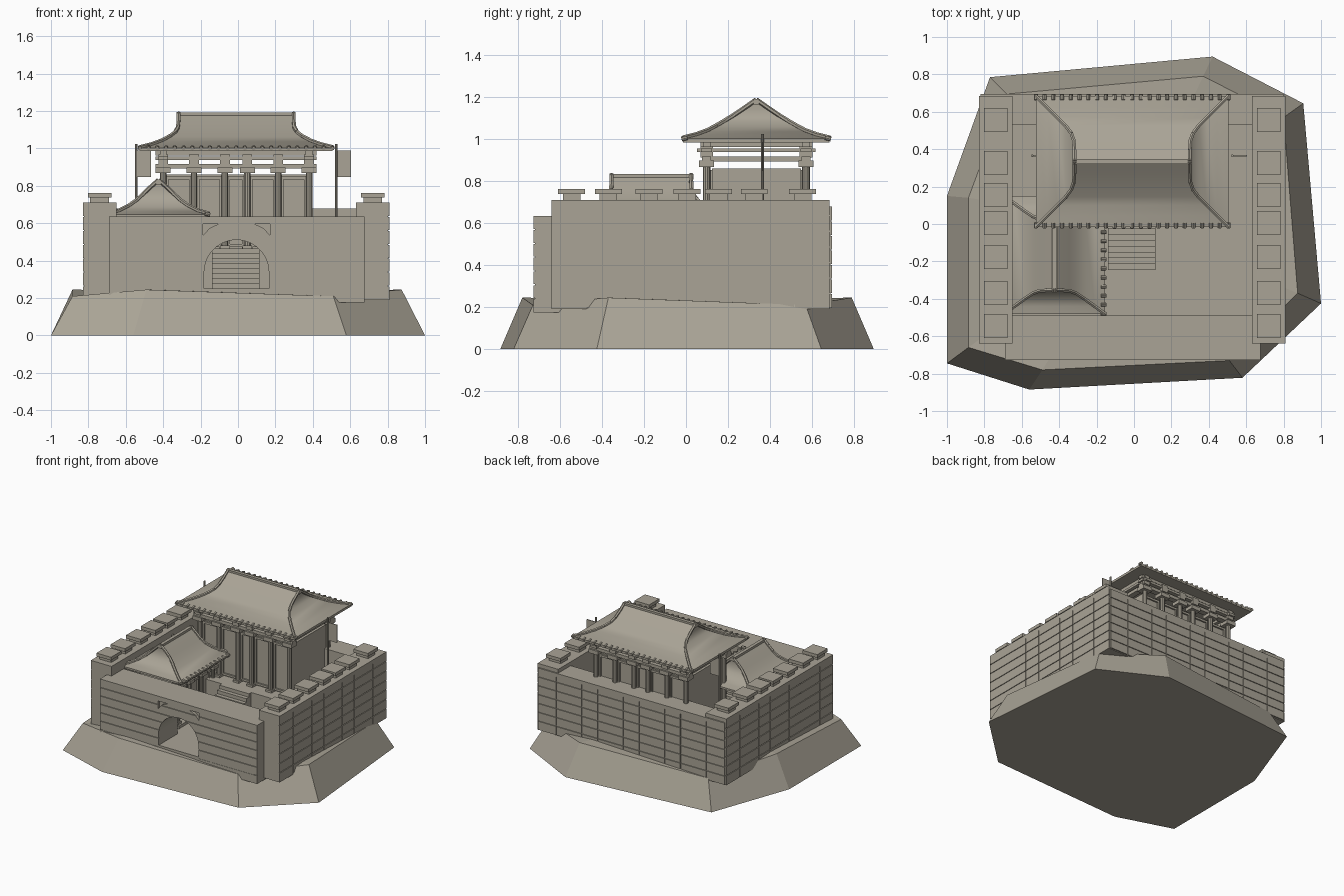
import bpy, bmesh, math
from mathutils import Matrix, Vector

if "Cube" in bpy.data.objects:
    bpy.data.objects.remove(bpy.data.objects["Cube"])

stone = bpy.data.materials.new("warm_grey_stone")
stone.diffuse_color = (0.40, 0.37, 0.305, 1)
stone.use_nodes = True
stone.node_tree.nodes["Principled BSDF"].inputs["Base Color"].default_value = stone.diffuse_color
IDENT = Matrix.Identity(4)


def make(name, bm, smooth=False, M=IDENT):
    bmesh.ops.transform(bm, matrix=M, verts=bm.verts)
    bmesh.ops.recalc_face_normals(bm, faces=bm.faces)
    me = bpy.data.meshes.new(name)
    bm.to_mesh(me)
    bm.free()
    me.materials.append(stone)
    ob = bpy.data.objects.new(name, me)
    bpy.context.collection.objects.link(ob)
    if smooth:
        bpy.ops.object.select_all(action='DESELECT')
        bpy.context.view_layer.objects.active = ob
        ob.select_set(True)
        bpy.ops.object.shade_smooth_by_angle(angle=math.radians(30))
    return ob


def box(bm, x0, x1, y0, y1, z0, z1):
    m = Matrix.Translation(((x0 + x1) / 2, (y0 + y1) / 2, (z0 + z1) / 2))
    bmesh.ops.create_cube(bm, size=1, matrix=m @ Matrix.Diagonal((x1 - x0, y1 - y0, z1 - z0, 1)))


def rod(bm, p, q, r, n=8):
    p, q = Vector(p), Vector(q)
    d = q - p
    m = Matrix.Translation((p + q) / 2) @ d.to_track_quat('Z', 'Y').to_matrix().to_4x4()
    bmesh.ops.create_cone(bm, cap_ends=True, segments=n, radius1=r, radius2=r, depth=d.length, matrix=m)


def prism(bm, pts, y0, y1):
    a = [bm.verts.new((x, y0, z)) for x, z in pts]
    f = bm.faces.new(a)
    ext = bmesh.ops.extrude_face_region(bm, geom=[f])
    vs = [g for g in ext['geom'] if isinstance(g, bmesh.types.BMVert)]
    bmesh.ops.translate(bm, verts=vs, vec=(0, y1 - y0, 0))


def cut(ob, cutter):
    cutter.hide_render = True
    cutter.display_type = 'WIRE'
    mod = ob.modifiers.new("cut", 'BOOLEAN')
    mod.operation = 'DIFFERENCE'
    mod.solver = 'EXACT'
    mod.object = cutter


# rocky base: irregular tapered octagon
outer = [(-1, -.745), (-.56, -.885), (.58, -.822), (1, -.425), (.905, .645), (.42, .895), (-.77, .785), (-1, .15)]
inner = [(-.885, -.66), (-.49, -.78), (.51, -.73), (.875, -.37), (.80, .57), (.37, .79), (-.68, .695), (-.885, .14)]
bm = bmesh.new()
low = [bm.verts.new((x, y, 0)) for x, y in outer]
top = [bm.verts.new((x, y, .245 if i % 2 else .21)) for i, (x, y) in enumerate(inner)]
mid = bm.verts.new((0, 0, .235))
bm.faces.new(low)
for i in range(8):
    j = (i + 1) % 8
    bm.faces.new((low[i], low[j], top[j], top[i]))
    bm.faces.new((top[i], top[j], mid))
make("rock_base", bm)

# courtyard floor
bm = bmesh.new()
box(bm, -.67, .65, -.725, .68, .19, .25)
make("courtyard_floor", bm)


# wall with shallow masonry joints on its outer face
def wall(name, bm, axis, face, sign, lo, hi, z0, z1, joints):
    ob = make(name, bm)
    d, g = .007, .0025
    a, b = sorted((face - sign * d, face + sign * .02))

    def slot(b_, u0, u1, w0, w1):
        if axis == 'x':
            box(b_, a, b, u0, u1, w0, w1)
        else:
            box(b_, u0, u1, a, b, w0, w1)
    rows = bmesh.new()
    for k in range(1, 7):
        z = z0 + (z1 - z0) * k / 7
        slot(rows, lo - .02, hi + .02, z - g, z + g)
    cut(ob, make(name + "_course_cutter", rows))
    if joints:
        cols = bmesh.new()
        for k in range(1, joints):
            u = lo + (hi - lo) * k / joints + .021 * (-1) ** k
            slot(cols, u - g, u + g, z0 - .02, z1 - .03)
        cut(ob, make(name + "_joint_cutter", cols))
    return ob


for side, x0, x1, s in (("left", -.83, -.65, -1), ("right", .63, .81, 1)):
    bm = bmesh.new()
    box(bm, x0, x1, -.64, .685, .19, .71)
    wall(side + "_wall", bm, 'x', x0 if s < 0 else x1, s, -.64, .685, .19, .71, 7)
    # capped battlements
    bm = bmesh.new()
    c = (x0 + x1) / 2
    for y in (.556, .325, .155, .005, -.177, -.37, -.545):
        box(bm, c - .05, c + .05, y - .042, y + .042, .70, .74)
        box(bm, c - .063, c + .063, y - .064, y + .064, .738, .763)
    make(side + "_battlements", bm)

bm = bmesh.new()
box(bm, -.82, .80, .53, .695, .195, .68)
wall("back_wall", bm, 'y', .695, 1, -.82, .80, .195, .68, 9)

# front wall with arched gate
bm = bmesh.new()
cx, r, spring = -.008, .173, .338
arch = [(cx + r * math.cos(t), spring + r * math.sin(t)) for t in [math.pi * k / 20 for k in range(21)]]
prism(bm, [(-.69, .175), (-.69, .635), (.675, .635), (.675, .175), (cx + r, .175)] + arch + [(cx - r, .175)], -.727, -.49)
front = wall("front_wall", bm, 'y', -.727, -1, -.69, .675, .175, .635, 0)
bm = bmesh.new()
for s in (-1, 1):
    prism(bm, [(cx + s * x, z) for x, z in ((.178, .597), (.095, .597), (.145, .573), (.178, .536))], -.76, -.705)
cut(front, make("spandrel_cutter", bm))

# stairs up to the hall terrace
bm = bmesh.new()
for k in range(8):
    box(bm, -.14, .115, -.245 + .031 * k, .03, .24 + .027 * k, .25 + .027 * (k + 1))
make("stairs", bm)
bm = bmesh.new()
box(bm, -.45, .43, .0, .60, .24, .466)
make("hall_terrace", bm)


# pavilion: curved hip-and-gable roof over beams, brackets, columns and panels
def pavilion(name, M, rings, xs, yc, floor, s):
    hx, hy, ze = rings[0]
    # roof skin
    bm = bmesh.new()
    levels = [(hx, hy, ze - .018 * s)] + rings
    loops = [[bm.verts.new((a * x, b * y, z)) for a, b in ((-1, -1), (1, -1), (1, 1), (-1, 1))] for x, y, z in levels]
    bm.faces.new(loops[0])
    for p, q in zip(loops, loops[1:]):
        for i in range(4):
            j = (i + 1) % 4
            bm.faces.new((p[i], p[j], q[j], q[i]))
    bmesh.ops.remove_doubles(bm, verts=bm.verts, dist=1e-5)
    bmesh.ops.dissolve_degenerate(bm, edges=bm.edges, dist=1e-5)
    make(name + "_roof", bm, True, M)
    # ridge and hip ribs
    bm = bmesh.new()
    rx, _, rz = rings[-1]
    box(bm, -rx - .01, rx + .01, -.013, .013, rz - .02, rz + .006)
    for a in (-1, 1):
        for b in (-1, 1):
            for p, q in zip(rings, rings[1:]):
                rod(bm, (a * p[0], b * p[1], p[2] + .004), (a * q[0], b * q[1], q[2] + .004), .011, 6)
    make(name + "_ridges", bm, False, M)
    # eave tile ends on both long sides
    bm = bmesh.new()
    n = round(2 * hx / .047)
    for b in (-1, 1):
        for k in range(n + 1):
            x = -hx + 2 * hx * k / n
            rod(bm, (x, b * (hy - .022), ze + .004), (x, b * (hy + .006), ze - .003), .0105, 8)
    make(name + "_tile_ends", bm, False, M)
    # bracket blocks and stacked beams
    bm = bmesh.new()
    L = xs[-1] + .04 * s
    z = lambda d: ze - d * s
    for b in (-1, 1):
        y = b * yc
        for d0, d1, w, e in ((.11, .085, .022, .02), (.065, .047, .026, .045), (.04, .016, .018, .03)):
            box(bm, -L, L, y - w * s, y + w * s, z(d0), z(d1))
            for a in (-1, 1):
                x = a * xs[-1]
                box(bm, x - w * s, x + w * s, -yc - e * s, yc + e * s, z(d0), z(d1))
        for x in xs:
            box(bm, x - .04 * s, x + .04 * s, y - .036 * s, y + .036 * s, z(.135), z(.105))
            box(bm, x - .026 * s, x + .026 * s, y - .03 * s, y + .03 * s, z(.09), z(.035))
    make(name + "_beams", bm, False, M)
    # columns
    bm = bmesh.new()
    for b in (-1, 1):
        for x in xs:
            rod(bm, (x, b * yc, floor), (x, b * yc, z(.13)), .018 * s, 10)
            box(bm, x - .026 * s, x + .026 * s, b * yc - .026 * s, b * yc + .026 * s, floor, floor + .02)
    make(name + "_columns", bm, True, M)
    # body walls and framed bays
    bm = bmesh.new()
    wx, wy = xs[-1], yc - .025
    box(bm, -wx, wx, -wy, wy, floor - .01, z(.142))
    for b in (-1, 1):
        for x0, x1 in zip(xs, xs[1:]):
            u0, u1, y = x0 + .022 * s, x1 - .022 * s, b * (wy + .004)
            for v in (u0, u1):
                box(bm, v - .006, v + .006, y - .008, y + .008, floor, z(.15))
            for w in (floor + .02, z(.16)):
                box(bm, u0, u1, y - .008, y + .008, w - .008, w + .008)
    make(name + "_walls", bm, False, M)


pavilion("main_hall", Matrix.Translation((-.01, .335, 0)),
         [(.515, .35, 1.003), (.455, .29, 1.018), (.40, .235, 1.038), (.355, .19, 1.062), (.325, .15, 1.085),
          (.312, .112, 1.108), (.308, .06, 1.143), (.308, 0, 1.185)],
         [-.39, -.225, -.06, .06, .225, .39], .237, .462, 1.0)
pavilion("side_hall", Matrix.Translation((-.425, -.165, 0)) @ Matrix.Rotation(math.pi / 2, 4, 'Z'),
         [(.315, .27, .648), (.275, .215, .663), (.235, .16, .69), (.205, .115, .722), (.192, .08, .755),
          (.19, .04, .793), (.19, 0, .828)],
         [-.22, -.075, .075, .22], .17, .27, .8)
bm = bmesh.new()
box(bm, -.64, -.22, -.42, .09, .24, .272)
make("side_hall_plinth", bm)

# banners beside the hall
for side, x, z1 in (("left", -.545, 1.025), ("right", .525, 1.025)):
    bm = bmesh.new()
    rod(bm, (x, .365, .25), (x, .365, z1), .007)
    make(side + "_banner_pole", bm)
    bm = bmesh.new()
    box(bm, x, x + .08, .362, .368, .848, .988)
    make(side + "_banner", bm)
